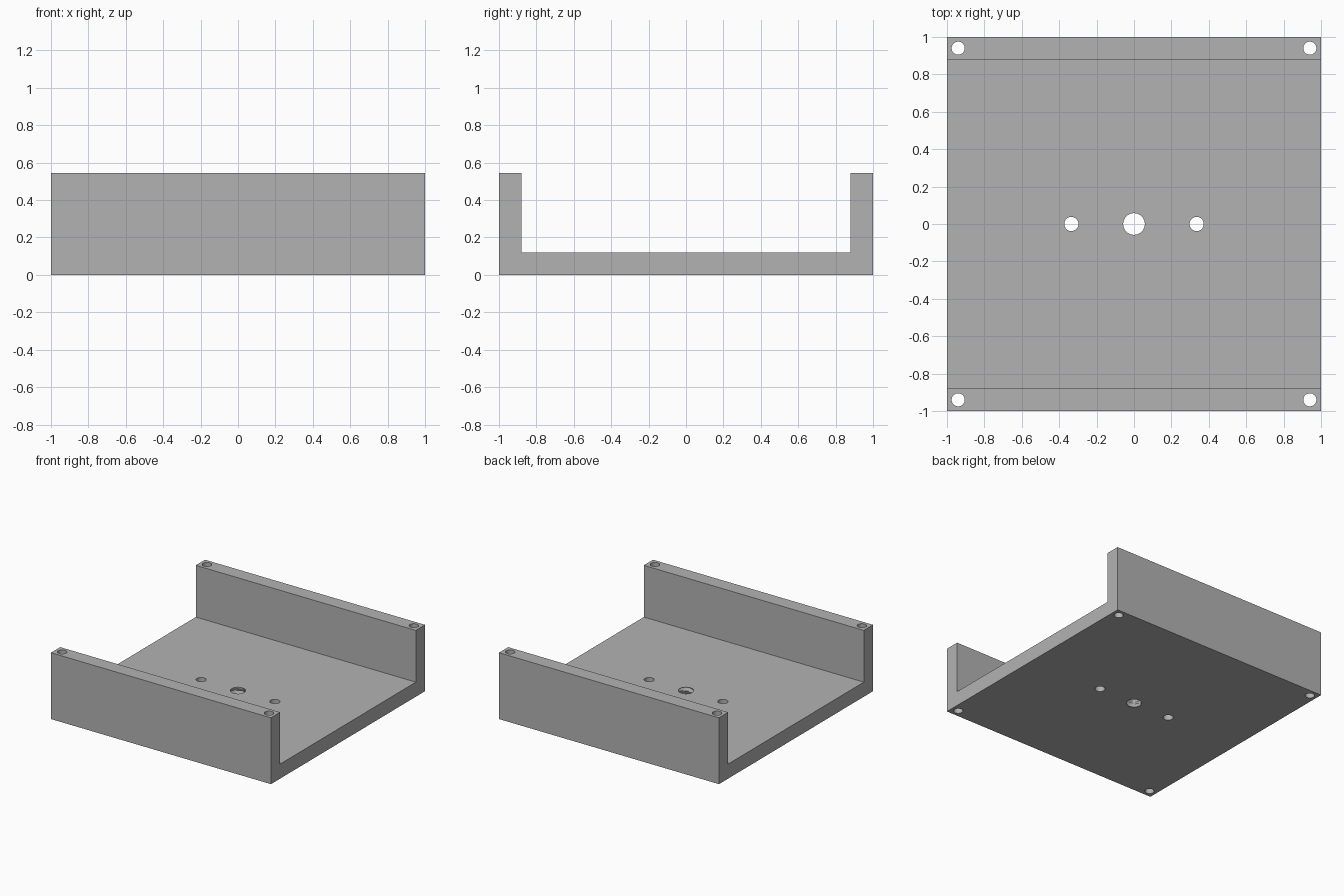
import bpy, bmesh
from math import sin, cos, pi

if "Cube" in bpy.data.objects:
    bpy.data.objects.remove(bpy.data.objects["Cube"])

WALL, FLOOR, HEIGHT = 0.12, 0.12, 0.545

grey = bpy.data.materials.new("plain grey")
grey.use_nodes = True
colour = (0.45, 0.45, 0.45, 1)
grey.diffuse_color = colour
grey.node_tree.nodes["Principled BSDF"].inputs["Base Color"].default_value = colour


def make_object(name, bm):
    bmesh.ops.recalc_face_normals(bm, faces=bm.faces)
    mesh = bpy.data.meshes.new(name)
    bm.to_mesh(mesh)
    bm.free()
    mesh.materials.append(grey)
    obj = bpy.data.objects.new(name, mesh)
    bpy.context.collection.objects.link(obj)
    return obj


def cut(target, cutter):
    cutter.hide_render = True
    cutter.hide_viewport = True
    mod = target.modifiers.new(cutter.name, "BOOLEAN")
    mod.operation, mod.solver, mod.object = "DIFFERENCE", "EXACT", cutter


def loft(bm, rings):
    # Skin a stack of closed rings and cap both ends
    rings = [[bm.verts.new(p) for p in ring] for ring in rings]
    n = len(rings[0])
    for low, high in zip(rings, rings[1:]):
        for i in range(n):
            j = (i + 1) % n
            bm.faces.new((low[i], low[j], high[j], high[i]))
    bm.faces.new(rings[0][::-1])
    bm.faces.new(rings[-1])


# Channel-shaped bracket: floor with front and back walls
inner = 1 - WALL
profile = [(-1, 0), (1, 0), (1, HEIGHT), (inner, HEIGHT), (inner, FLOOR),
           (-inner, FLOOR), (-inner, HEIGHT), (-1, HEIGHT)]
bm = bmesh.new()
loft(bm, [[(x, y, z) for y, z in profile] for x in (-1, 1)])
bracket = make_object("channel_bracket", bm)

# Plain through holes: four in the corners, two pin holes in the floor
bm = bmesh.new()
holes = [(sx * 0.94, sy * 0.94, 0.035) for sx in (-1, 1) for sy in (-1, 1)]
holes += [(sx * 0.335, 0, 0.038) for sx in (-1, 1)]
for x, y, r in holes:
    loft(bm, [[(x + r * cos(2 * pi * i / 32), y + r * sin(2 * pi * i / 32), z)
               for i in range(32)] for z in (-0.1, HEIGHT + 0.1)])
cut(bracket, make_object("through_hole_cutter", bm))

# Threaded centre hole: the radius follows a helical ridge
SIDES, PITCH, BORE, DEPTH = 32, 0.048, 0.058, 0.012


def thread_radius(z, turn):
    phase = (z / PITCH - turn) % 1
    inside = 0.006 < z < FLOOR - 0.006
    return BORE + (DEPTH * (1 - abs(2 * phase - 1)) if inside else 0)


bm = bmesh.new()
levels = [-0.05 + k * PITCH / 8 for k in range(38)]
loft(bm, [[(thread_radius(z, i / SIDES) * cos(2 * pi * i / SIDES),
            thread_radius(z, i / SIDES) * sin(2 * pi * i / SIDES), z)
           for i in range(SIDES)] for z in levels])
cut(bracket, make_object("threaded_hole_cutter", bm))

# Smooth the round walls, keep the edges crisp
bpy.ops.object.select_all(action="DESELECT")
bracket.select_set(True)
bpy.context.view_layer.objects.active = bracket
bpy.ops.object.shade_smooth_by_angle(angle=0.5)
